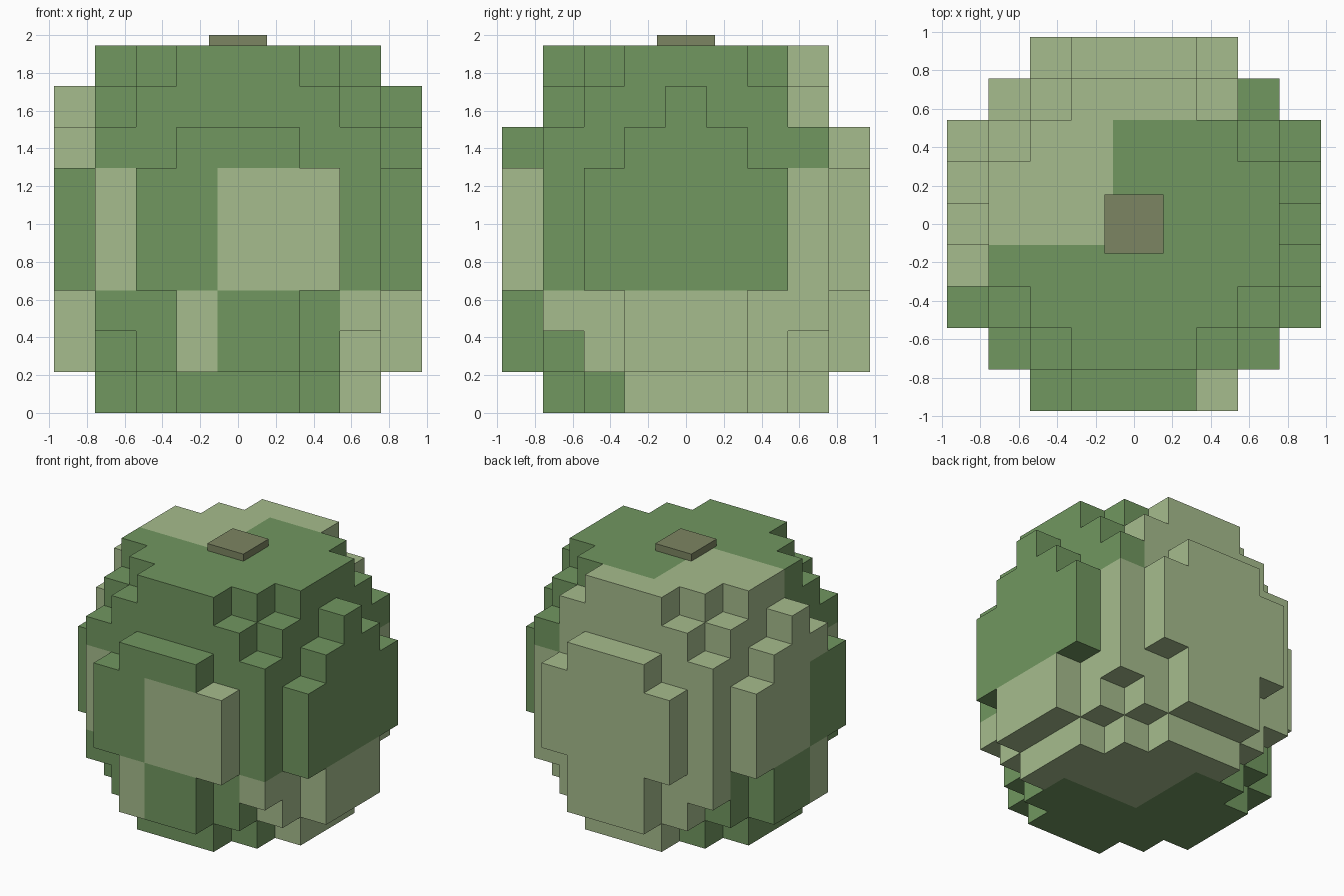
import bpy, bmesh
from mathutils import Vector

if "Cube" in bpy.data.objects:
    bpy.data.objects.remove(bpy.data.objects["Cube"])

N = 9            # cells per side
S = 1.946 / N    # cell size


def material(name, rgb):
    m = bpy.data.materials.new(name)
    m.diffuse_color = (*rgb, 1.0)
    m.use_nodes = True
    m.node_tree.nodes["Principled BSDF"].inputs["Base Color"].default_value = m.diffuse_color
    return m


dark = material("dark_green", (0.165, 0.309, 0.117))
light = material("light_green", (0.381, 0.503, 0.266))
brown = material("stem_olive", (0.202, 0.235, 0.122))

# Per layer: how far the core reaches into its corners, half width of side bulges
CORE = [4, 5, 6, 6, 6, 6, 6, 5, 4]
BULGE = [-1, 1, 1, 2, 2, 2, 1, 0, -1]


def filled(i, j, k):
    if not 0 <= min(i, j, k) <= max(i, j, k) < N:
        return False
    x, y = abs(i - 4), abs(j - 4)
    if max(x, y) <= 3:
        return x + y <= CORE[k]
    if k == 7:                      # upper bulge only on left and right
        return x == 4 and y == 0
    return min(x, y) <= BULGE[k]


def is_light(i, j, k):
    if k >= 6:
        return (j == 8 or (j == 7 and i < 7) or (i <= 3 and j >= 4)
                or (k == 6 and i == 0))
    if k >= 3:
        return (j >= 7 or (i == 0 and j >= 4) or (i, j) == (1, 1)
                or (j == 0 and i >= 4))
    if k >= 1:
        return j >= 7 or i >= 7 or (i, j) in ((3, 0), (0, 3))
    return j == 7 or i == 7 or (4 <= i <= 6 and 4 <= j <= 6)


def finish(bm, name, mats):
    me = bpy.data.meshes.new(name)
    bm.to_mesh(me)
    bm.free()
    for m in mats:
        me.materials.append(m)
    ob = bpy.data.objects.new(name, me)
    bpy.context.collection.objects.link(ob)
    return ob


# Blocky fruit body: the outer faces of all filled cells
bm = bmesh.new()
corners = {}


def corner(p):
    key = tuple(round(c) for c in p)
    if key not in corners:
        corners[key] = bm.verts.new(((key[0] - N / 2) * S, (key[1] - N / 2) * S, key[2] * S))
    return corners[key]


for k in range(N):
    for j in range(N):
        for i in range(N):
            if not filled(i, j, k):
                continue
            for axis in range(3):
                for side in (-1, 1):
                    d = [0, 0, 0]
                    d[axis] = side
                    if filled(i + d[0], j + d[1], k + d[2]):
                        continue
                    n = Vector(d)
                    u = Vector((0, 0, 0))
                    u[(axis + 1) % 3] = 1
                    v = n.cross(u)
                    c = Vector((i + .5, j + .5, k + .5)) + n * .5
                    ring = [c + (u * a + v * b) * .5
                            for a, b in ((-1, -1), (1, -1), (1, 1), (-1, 1))]
                    f = bm.faces.new([corner(p) for p in ring])
                    f.material_index = int(is_light(i, j, k))

# Join flat cells of equal colour into larger faces
bmesh.ops.dissolve_limit(bm, angle_limit=0.01, verts=bm.verts[:], edges=bm.edges[:],
                         delimit={'MATERIAL'})
finish(bm, "fruit_body", [dark, light])

# Thin square stem on top
bm = bmesh.new()
bmesh.ops.create_cube(bm, size=1.0)
top = N * S
for v in bm.verts:
    v.co = (v.co.x * 0.305, v.co.y * 0.305, top + (v.co.z + .5) * (2.0 - top))
finish(bm, "stem", [brown])
